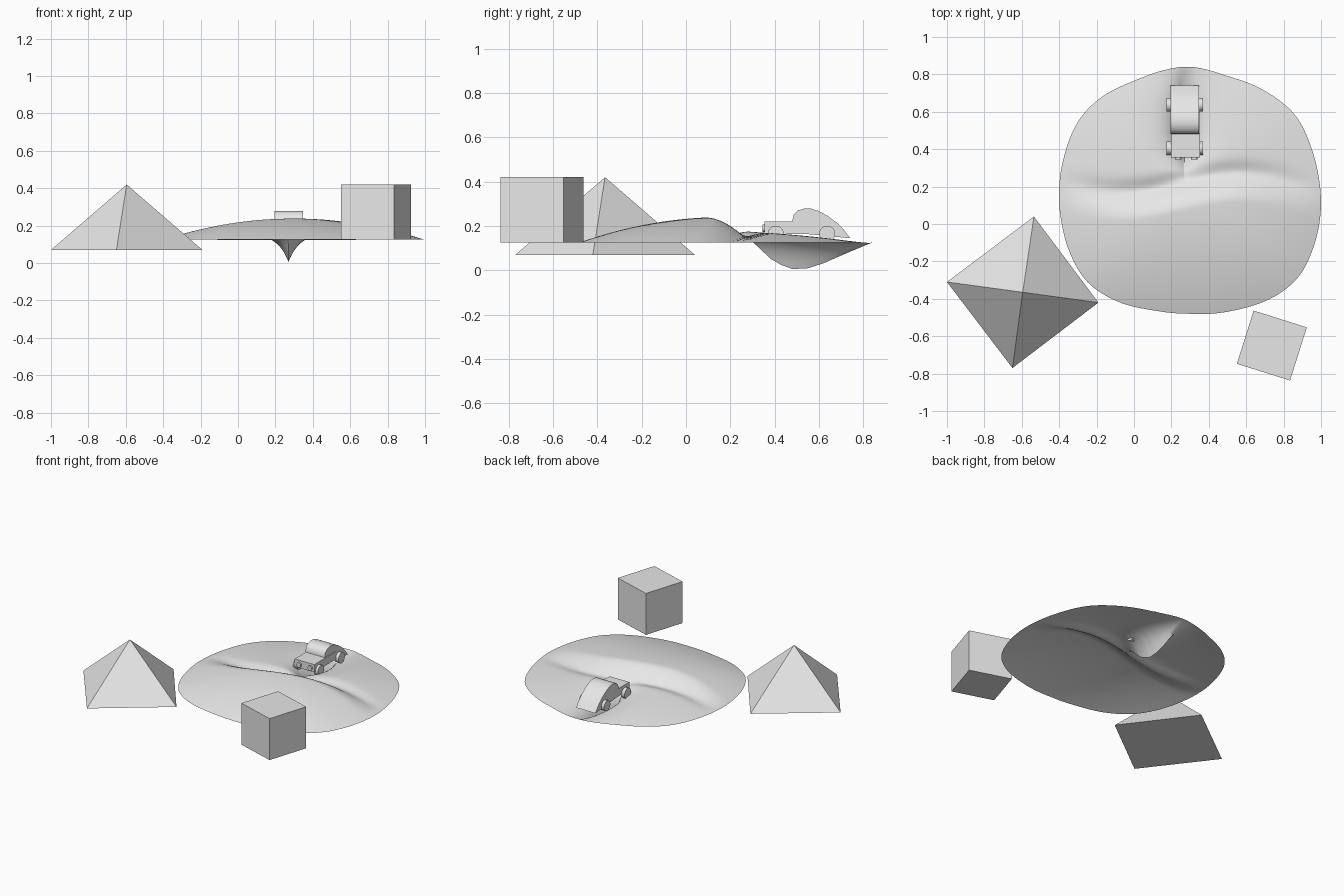
import bpy, bmesh, math
from mathutils import Vector, Matrix

if "Cube" in bpy.data.objects:
    bpy.data.objects.remove(bpy.data.objects["Cube"])

gray = bpy.data.materials.new("light_gray")
gray.diffuse_color = (0.8, 0.8, 0.8, 1)
gray.use_nodes = True
gray.node_tree.nodes["Principled BSDF"].inputs["Base Color"].default_value = gray.diffuse_color


def finish(name, bm, smooth=None, fix=True):
    if fix:
        bmesh.ops.recalc_face_normals(bm, faces=bm.faces[:])
    me = bpy.data.meshes.new(name)
    bm.to_mesh(me)
    bm.free()
    me.materials.append(gray)
    ob = bpy.data.objects.new(name, me)
    bpy.context.collection.objects.link(ob)
    if smooth:
        bpy.ops.object.select_all(action='DESELECT')
        ob.select_set(True)
        bpy.context.view_layer.objects.active = ob
        bpy.ops.object.shade_smooth_by_angle(angle=math.radians(smooth))
    return ob


def interp(x, pts):
    if x <= pts[0][0]:
        return pts[0][1]
    for (a, va), (b, vb) in zip(pts, pts[1:]):
        if x <= b:
            return va + (vb - va) * (x - a) / (b - a)
    return pts[-1][1]


def box(name, lo, hi, rot=0):
    lo, hi = Vector(lo), Vector(hi)
    bm = bmesh.new()
    bmesh.ops.create_cube(bm, size=1, matrix=Matrix.Translation((lo + hi) / 2)
                          @ Matrix.Rotation(rot, 4, 'Z') @ Matrix.Diagonal((*(hi - lo), 1)))
    return finish(name, bm)


def disc(name, center, radius, depth, axis):
    bm = bmesh.new()
    turn = Matrix.Rotation(math.pi / 2, 4, 'Y' if axis == 'X' else 'X')
    bmesh.ops.create_cone(bm, cap_ends=True, segments=32, radius1=radius, radius2=radius,
                          depth=depth, matrix=Matrix.Translation(center) @ turn)
    return finish(name, bm, 40)


# Cube block and pyramid
box("cube_block", (0.588, -0.799, 0.125), (0.886, -0.501, 0.42), math.radians(-17.5))
bm = bmesh.new()
base = [bm.verts.new((x, y, 0.07)) for x, y in
        ((-1, -0.31), (-0.65, -0.77), (-0.19, -0.42), (-0.535, 0.04))]
apex = bm.verts.new((-0.595, -0.365, 0.42))
bm.faces.new(base[::-1])
for i in range(4):
    bm.faces.new((base[i], base[(i + 1) % 4], apex))
finish("pyramid", bm)

# Terrain sheet: rounded outline, ridge across the middle, narrow ravine behind it
CX, CY, SEG, RINGS = 0.27, 0.17, 160, 48
outline = [(1.0, 0.12), (0.985, 0.26), (0.95, 0.4), (0.86, 0.59), (0.75, 0.68), (0.5, 0.787),
           (0.36, 0.832), (0.28, 0.845), (0.2, 0.83), (0, 0.762), (-0.2, 0.66), (-0.3, 0.55),
           (-0.37, 0.37), (-0.4, 0.18), (-0.385, 0), (-0.345, -0.15), (-0.25, -0.315),
           (-0.1, -0.41), (0.1, -0.458), (0.3, -0.477), (0.55, -0.457), (0.75, -0.39),
           (0.88, -0.29), (0.97, -0.09)]
polar = sorted((math.atan2(y - CY, x - CX) % (2 * math.pi), math.hypot(x - CX, y - CY))
               for x, y in outline)
polar = ([(polar[-1][0] - 2 * math.pi, polar[-1][1])] + polar
         + [(polar[0][0] + 2 * math.pi, polar[0][1])])
radii = [interp(2 * math.pi * i / SEG, polar) for i in range(SEG)]
for _ in range(6):
    radii = [(radii[i - 1] + 2 * radii[i] + radii[(i + 1) % SEG]) / 4 for i in range(SEG)]

ravine = [(0.22, 0), (0.28, 0.03), (0.38, 0.125), (0.43, 0.15), (0.48, 0.165),
          (0.55, 0.155), (0.62, 0.125), (0.7, 0.08), (0.84, 0)]


def height(x, y, t):
    crest = 0.07 + 0.05 * math.sin((x - 0.25) * 5)
    s = min(max((y - crest) / 0.16, 0), 1)
    s = s * s * (3 - 2 * s)
    amp = 0.115 - 0.057 * s - 0.025 * math.exp(-((y - crest - 0.16) / 0.05) ** 2)
    z = 0.125 + (1 - t * t) * amp
    return max(z - interp(y, ravine) * math.exp(-abs(x - CX) / 0.065), 0)


bm = bmesh.new()
center = bm.verts.new((CX, CY, height(CX, CY, 0)))
rings = []
for r in range(1, RINGS + 1):
    t = r / RINGS
    ring = []
    for i in range(SEG):
        a = 2 * math.pi * i / SEG
        x, y = CX + t * radii[i] * math.cos(a), CY + t * radii[i] * math.sin(a)
        ring.append(bm.verts.new((x, y, height(x, y, t))))
    rings.append(ring)
for i in range(SEG):
    j = (i + 1) % SEG
    bm.faces.new((center, rings[0][i], rings[0][j]))
    for inner, outer in zip(rings, rings[1:]):
        bm.faces.new((inner[i], outer[i], outer[j], inner[j]))
finish("terrain", bm, 80, fix=False)

# Car: hood box, curved cab, four wheels, two headlights
box("car_hood", (0.198, 0.355, 0.165), (0.352, 0.6, 0.22))
cab = [(0.48, 0.17), (0.48, 0.225), (0.485, 0.25), (0.505, 0.27), (0.535, 0.279), (0.565, 0.278),
       (0.6, 0.267), (0.64, 0.245), (0.68, 0.215), (0.71, 0.185), (0.74, 0.145)]
bm = bmesh.new()
face = bm.faces.new([bm.verts.new((0.195, y, z)) for y, z in cab])
ext = bmesh.ops.extrude_face_region(bm, geom=[face], use_keep_orig=True)
bmesh.ops.translate(bm, vec=(0.152, 0, 0),
                    verts=[v for v in ext["geom"] if isinstance(v, bmesh.types.BMVert)])
finish("car_cab", bm, 35)
for side, x in (("left", 0.19), ("right", 0.355)):
    for end, y in (("front", 0.405), ("rear", 0.637)):
        disc(f"wheel_{end}_{side}", (x, y, 0.165), 0.036, 0.03, 'X')
for side, x in (("left", 0.236), ("right", 0.322)):
    disc(f"headlight_{side}", (x, 0.351, 0.19), 0.017, 0.014, 'Y')
